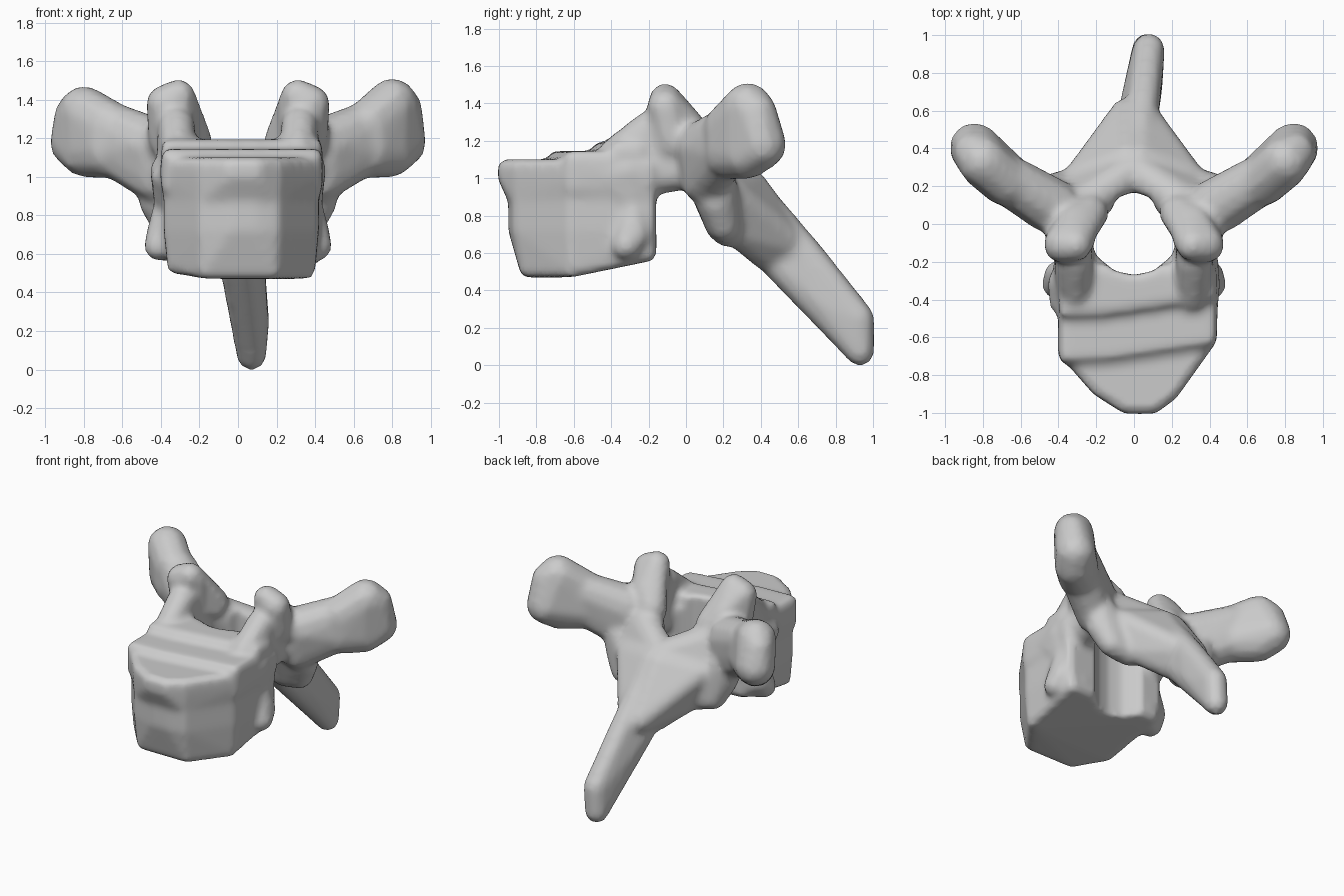
import bpy
import bmesh
from mathutils import Vector

if "Cube" in bpy.data.objects:
    bpy.data.objects.remove(bpy.data.objects["Cube"])

bone = bpy.data.materials.new("bone_grey")
bone.use_nodes = True
bone.diffuse_color = (0.6, 0.6, 0.6, 1)
bone.node_tree.nodes["Principled BSDF"].inputs["Base Color"].default_value = (0.6, 0.6, 0.6, 1)

bm = bmesh.new()


def lobe(*balls, side=1):
    """Convex skin stretched over balls given as (x, y, z, radius)."""
    part = bmesh.new()
    for x, y, z, r in balls:
        ball = bmesh.new()
        bmesh.ops.create_icosphere(ball, subdivisions=2, radius=r)
        for v in ball.verts:
            part.verts.new(v.co + Vector((x * side, y, z)))
        ball.free()
    hull = bmesh.ops.convex_hull(part, input=part.verts[:])
    spare = {g for g in hull["geom_interior"] + hull["geom_unused"]
             if isinstance(g, bmesh.types.BMVert)}
    bmesh.ops.delete(part, geom=list(spare), context="VERTS")
    bmesh.ops.recalc_face_normals(part, faces=part.faces[:])
    copy = {v: bm.verts.new(v.co) for v in part.verts}
    for f in part.faces:
        bm.faces.new([copy[v] for v in f.verts])
    part.free()


def plate(outline, z, r=0.04):
    return [(x, y, z, r) for x, y in outline]


# Vertebral body: heart-shaped rim above, shorter rim below, stepped top
rim = [(-0.36, -0.2), (-0.365, -0.67), (-0.19, -0.87), (-0.04, -0.965),
       (0.1, -0.965), (0.2, -0.89), (0.4, -0.61), (0.41, -0.2)]
waist = [(x * 0.95, max(y, -0.91)) for x, y in rim]
base = [(x * 0.9, max(y, -0.85)) for x, y in rim]
lobe(*plate(rim, 1.06), *plate(rim, 1.0), *plate(waist, 0.88))
lobe(*plate(waist, 0.95), *plate(waist, 0.72),
     *[(x, y, 0.51 + max(0, y + 0.55) * 0.24 + max(0, -x - 0.2) * 0.2, 0.04)
       for x, y in base])
for front, top in ((-0.66, 1.105), (-0.42, 1.155)):
    edge = [(-0.36, front - 0.04), (-0.14, front - 0.03), (0, front + 0.05),
            (0.4, front + 0.05), (0.4, -0.25), (-0.36, -0.25)]
    lobe(*plate(edge, top), *plate(edge, 0.95))

for s in (-1, 1):
    # Rib facets at the rear corners of the body
    lobe((0.41, -0.32, 0.64, 0.08), (0.4, -0.27, 0.7, 0.08), (0.37, -0.28, 0.82, 0.08),
         (0.28, -0.24, 0.66, 0.09), side=s)
    lobe((0.39, -0.42, 1.0, 0.06), (0.4, -0.31, 1.04, 0.06), (0.37, -0.26, 0.8, 0.06), side=s)
    # Pedicles
    lobe((0.31, -0.38, 1.13, 0.09), (0.32, -0.2, 1.26, 0.1), (0.32, -0.05, 1.3, 0.1),
         (0.32, -0.03, 1.04, 0.11), (0.32, -0.3, 1.0, 0.11), side=s)
    # Upper joint processes
    lobe((0.31, -0.11, 1.42, 0.09), (0.38, -0.11, 1.38, 0.1), (0.35, -0.07, 1.2, 0.12),
         (0.32, 0.0, 1.28, 0.1), (0.24, 0.05, 1.18, 0.11), side=s)
    # Transverse processes, neck then flared end
    lobe((0.65, 0.23, 1.26, 0.13), (0.65, 0.22, 1.13, 0.13),
         (0.43, 0.09, 1.16, 0.15), (0.42, 0.1, 0.99, 0.13), side=s)
    lift = 0.02 * s
    lobe((0.8, 0.33, 1.36 + lift, 0.135), (0.85, 0.38, 1.33 + lift, 0.11),
         (0.845, 0.405, 1.18, 0.135), (0.79, 0.33, 1.13, 0.135),
         (0.67, 0.23, 1.13, 0.14), (0.67, 0.22, 1.27, 0.13), side=s)
    # Laminae and lower joint processes
    lobe((0.32, 0.06, 1.12, 0.12), (0.4, 0.15, 0.9, 0.11), (0.02, 0.27, 1.0, 0.1),
         (0.02, 0.31, 0.75, 0.1), (0.28, 0.2, 0.75, 0.1), side=s)
    lobe((0.42, 0.16, 0.88, 0.1), (0.43, 0.17, 1.0, 0.1), (0.36, 0.2, 0.75, 0.09),
         (0.22, 0.22, 0.72, 0.09), side=s)
    # Flare from laminae into the spine
    lobe((0.29, 0.24, 0.92, 0.09), (0.22, 0.26, 0.72, 0.08), (0.03, 0.35, 0.97, 0.08),
         (0.04, 0.58, 0.64, 0.09), (0.04, 0.44, 0.6, 0.1), side=s)

# Spinous process
lobe((0.02, 0.32, 0.99, 0.08), (0, 0.33, 0.73, 0.1),
     (0.05, 0.65, 0.59, 0.09), (0.01, 0.52, 0.54, 0.11))
lobe((0.05, 0.65, 0.59, 0.09), (0.01, 0.52, 0.54, 0.11), (0.06, 0.75, 0.32, 0.095),
     (0.08, 0.925, 0.25, 0.085), (0.07, 0.93, 0.075, 0.08))

mesh = bpy.data.meshes.new("vertebra")
bm.to_mesh(mesh)
bm.free()
mesh.materials.append(bone)
vertebra = bpy.data.objects.new("vertebra", mesh)
bpy.context.collection.objects.link(vertebra)

# Cutter for the spinal canal
half = [(0, 0.17), (0.09, 0.14), (0.14, 0.03), (0.21, -0.08), (0.2, -0.17), (0.1, -0.25), (0, -0.27)]
ring = half + [(-x, y) for x, y in half[-2:0:-1]]
cut = bmesh.new()
face = cut.faces.new([cut.verts.new((x, y, 0.3)) for x, y in ring])
wall = bmesh.ops.extrude_face_region(cut, geom=[face])
bmesh.ops.translate(cut, vec=(0, 0, 1.4),
                    verts=[g for g in wall["geom"] if isinstance(g, bmesh.types.BMVert)])
bmesh.ops.recalc_face_normals(cut, faces=cut.faces[:])
cut_mesh = bpy.data.meshes.new("canal_cutter")
cut.to_mesh(cut_mesh)
cut.free()
cutter = bpy.data.objects.new("canal_cutter", cut_mesh)
bpy.context.collection.objects.link(cutter)
cutter.hide_render = True
cutter.hide_set(True)
cutter.display_type = "WIRE"


def fuse(name, size):
    mod = vertebra.modifiers.new(name, "REMESH")
    mod.mode = "VOXEL"
    mod.voxel_size = size
    mod.use_smooth_shade = True


# Fuse the lobes, bore the canal, then soften
fuse("fuse_lobes", 0.02)
bore = vertebra.modifiers.new("bore_canal", "BOOLEAN")
bore.operation = "DIFFERENCE"
bore.object = cutter
fuse("even_out", 0.02)
soften = vertebra.modifiers.new("soften", "SMOOTH")
soften.factor = 0.5
soften.iterations = 4
